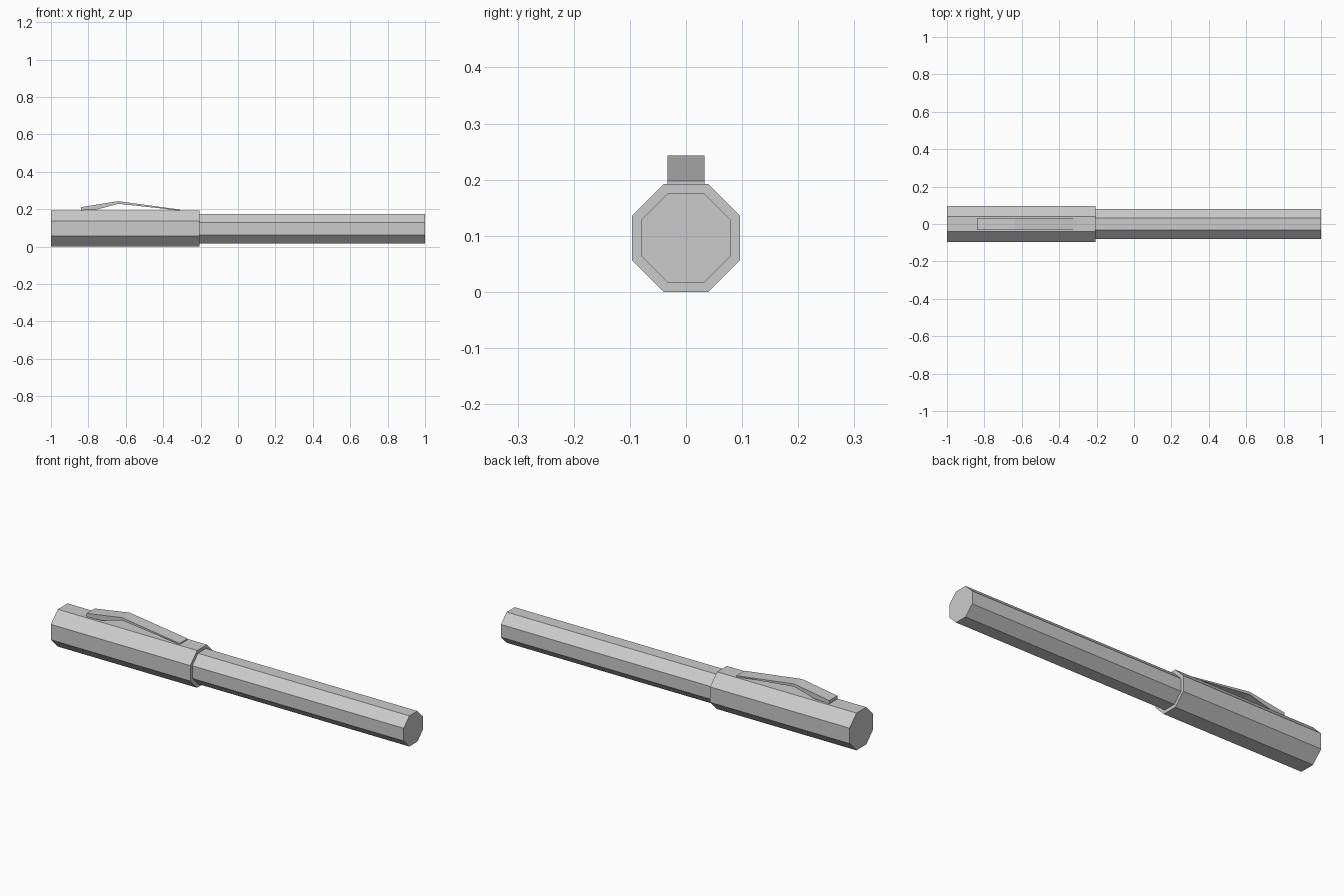
import bpy, bmesh, math
from mathutils import Matrix

default = bpy.data.objects.get("Cube")
if default:
    bpy.data.objects.remove(default, do_unlink=True)

GREY = (0.6, 0.6, 0.6, 1)
grey = bpy.data.materials.new("grey")
grey.use_nodes = True
grey.diffuse_color = GREY
grey.node_tree.nodes["Principled BSDF"].inputs["Base Color"].default_value = GREY

AXIS_Z = 0.096


def finish(name, bm):
    bmesh.ops.recalc_face_normals(bm, faces=bm.faces)
    mesh = bpy.data.meshes.new(name)
    bm.to_mesh(mesh)
    bm.free()
    mesh.materials.append(grey)
    obj = bpy.data.objects.new(name, mesh)
    bpy.context.collection.objects.link(obj)
    return obj


def octagon_bar(name, x0, x1, apothem):
    """Closed octagonal bar along x with a flat side on top."""
    bm = bmesh.new()
    radius = apothem / math.cos(math.pi / 8)
    place = (Matrix.Translation(((x0 + x1) / 2, 0, AXIS_Z))
             @ Matrix.Rotation(math.pi / 2, 4, 'Y')
             @ Matrix.Rotation(math.pi / 8, 4, 'Z'))
    bmesh.ops.create_cone(bm, cap_ends=True, segments=8, radius1=radius,
                          radius2=radius, depth=x1 - x0, matrix=place)
    return finish(name, bm)


def side_profile(name, points, half_width):
    """Extrude an x-z outline across y."""
    bm = bmesh.new()
    face = bm.faces.new([bm.verts.new((x, -half_width, z)) for x, z in points])
    new = bmesh.ops.extrude_face_region(bm, geom=[face])["geom"]
    verts = [v for v in new if isinstance(v, bmesh.types.BMVert)]
    bmesh.ops.translate(bm, verts=verts, vec=(0, 2 * half_width, 0))
    return finish(name, bm)


# Cap and barrel
octagon_bar("cap", -1, -0.205, 0.096)
octagon_bar("barrel", -0.205, 1, 0.079)

# Bent pocket clip
side_profile("clip", [(-0.84, 0.194), (-0.76, 0.197), (-0.64, 0.229),
                      (-0.40, 0.203), (-0.31, 0.191), (-0.31, 0.198),
                      (-0.64, 0.243), (-0.84, 0.211)], 0.033)
